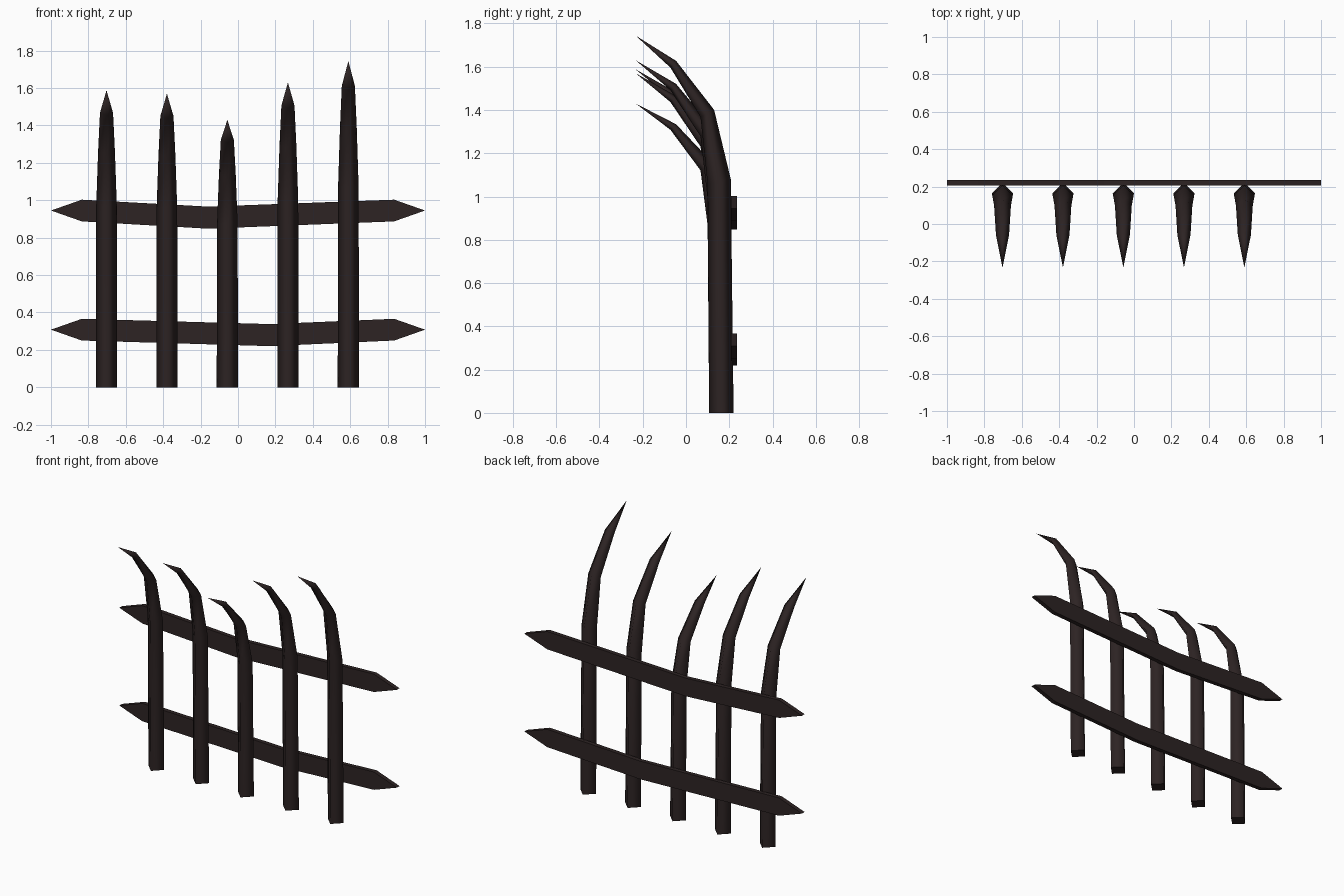
import bpy

if "Cube" in bpy.data.objects:
    bpy.data.objects.remove(bpy.data.objects["Cube"])

wood = bpy.data.materials.new("dark_wood")
wood.diffuse_color = (0.026, 0.017, 0.017, 1)
wood.use_nodes = True
wood.node_tree.nodes["Principled BSDF"].inputs["Base Color"].default_value = wood.diffuse_color


def make(name, verts, faces, smooth=False):
    me = bpy.data.meshes.new(name)
    me.from_pydata(verts, [], faces)
    me.materials.append(wood)
    for p in me.polygons:
        p.use_smooth = smooth and len(p.vertices) < 5 and abs(p.normal.z) < 0.95
    ob = bpy.data.objects.new(name, me)
    bpy.context.collection.objects.link(ob)
    return ob


# Diamond sections of a picket: (front y, front z), (back y, back z), half width
# z is a fraction of the picket height
SECTIONS = [
    ((0.107, 0.0), (0.220, 0.0), 0.057),
    ((0.100, 0.606), (0.207, 0.619), 0.055),
    ((0.067, 0.784), (0.130, 0.803), 0.045),
    ((-0.072, 0.915), (-0.046, 0.933), 0.035),
]


def picket(name, x, h):
    verts, faces = [], []
    for (fy, fz), (by, bz), w in SECTIONS:
        my, mz = (fy + by) / 2, (fz + bz) / 2 * h
        verts += [(x, fy, fz * h), (x + w, my, mz), (x, by, bz * h), (x - w, my, mz)]
    for r in range(len(SECTIONS) - 1):
        for i in range(4):
            a, b = r * 4 + i, r * 4 + (i + 1) % 4
            faces.append((a, b, b + 4, a + 4))
    # pointed tip and flat foot
    tip, last = len(verts), len(verts) - 4
    verts.append((x, -0.233, h))
    faces += [(last + i, last + (i + 1) % 4, tip) for i in range(4)]
    faces.append((3, 2, 1, 0))
    make(name, verts, faces, True)


for n, (x, h) in enumerate([(-0.703, 1.588), (-0.38, 1.57), (-0.057, 1.43),
                            (0.267, 1.63), (0.59, 1.744)]):
    picket(f"picket_{n + 1}", x, h)


# Bent rails with pointed ends, extruded from an outline
def rail(name, z, bend_x, bend_z):
    outline = [(-1, z), (-0.835, z - 0.058), (bend_x, bend_z - 0.059), (0.835, z - 0.058),
               (1, z), (0.835, z + 0.058), (bend_x, bend_z + 0.059), (-0.835, z + 0.058)]
    n = len(outline)
    verts = [(x, 0.207, zz) for x, zz in outline] + [(x, 0.235, zz) for x, zz in outline]
    faces = [(i, i + n, (i + 1) % n + n, (i + 1) % n) for i in range(n)]
    # front and back in strips, so the concave outline stays clean
    for a, b, c, d in [(1, 2, 6, 7), (2, 3, 5, 6)]:
        faces += [(a, b, c, d), (d + n, c + n, b + n, a + n)]
    for a, b, c in [(0, 1, 7), (3, 4, 5)]:
        faces += [(a, b, c), (c + n, b + n, a + n)]
    make(name, verts, faces)


rail("upper_rail", 0.945, -0.16, 0.907)
rail("lower_rail", 0.308, 0.17, 0.279)
